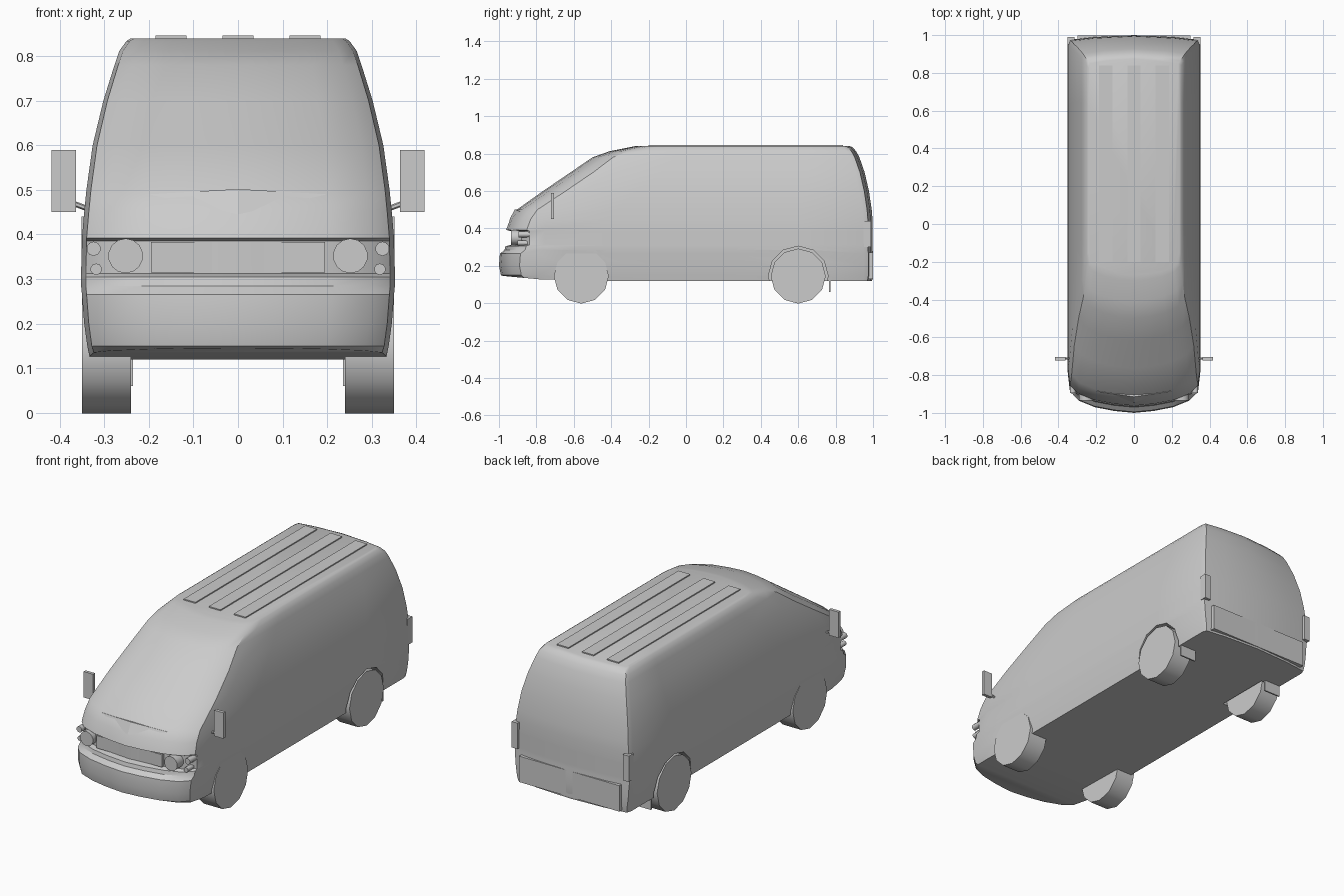
import bpy, bmesh, math
from mathutils import Vector

if "Cube" in bpy.data.objects:
    bpy.data.objects.remove(bpy.data.objects["Cube"])


def finish(name, bm, smooth=None):
    bmesh.ops.recalc_face_normals(bm, faces=bm.faces[:])
    me = bpy.data.meshes.new(name)
    bm.to_mesh(me)
    bm.free()
    ob = bpy.data.objects.new(name, me)
    bpy.context.collection.objects.link(ob)
    if smooth:
        shade(ob, smooth)
    return ob


def activate(ob):
    bpy.ops.object.select_all(action='DESELECT')
    ob.select_set(True)
    bpy.context.view_layer.objects.active = ob


def shade(ob, angle):
    activate(ob)
    bpy.ops.object.shade_smooth_by_angle(angle=math.radians(angle))


def box(name, lo, hi):
    bm = bmesh.new()
    bmesh.ops.create_cube(bm, size=1)
    for v in bm.verts:
        v.co = [lo[i] + (v.co[i] + 0.5) * (hi[i] - lo[i]) for i in range(3)]
    return finish(name, bm)


def rod(name, a, b, r, sides, smooth=40):
    a, b = Vector(a), Vector(b)
    bm = bmesh.new()
    bmesh.ops.create_cone(bm, cap_ends=True, segments=sides, radius1=r, radius2=r, depth=(b - a).length)
    q = (b - a).to_track_quat('Z', 'Y')
    for v in bm.verts:
        v.co = q @ v.co + (a + b) / 2
    return finish(name, bm, smooth)


# Body: horizontal slices (height, half width, front y, rear y, corner depth)
levels = [
    (0.12, 0.333, -0.975, 0.995, 1.0),
    (0.15, 0.338, -0.99, 1.0, 1.0),
    (0.20, 0.345, -1.0, 1.0, 1.0),
    (0.265, 0.35, -0.995, 1.0, 1.0),
    (0.285, 0.352, -0.97, 0.998, 1.0),
    (0.305, 0.352, -0.965, 0.998, 1.0),
    (0.312, 0.352, -0.935, 0.998, 0.9),
    (0.385, 0.35, -0.935, 0.998, 0.9),
    (0.392, 0.35, -0.962, 0.998, 1.0),
    (0.45, 0.345, -0.94, 0.997, 1.0),
    (0.50, 0.34, -0.905, 0.993, 1.0),
    (0.60, 0.326, -0.764, 0.978, 1.1),
    (0.70, 0.302, -0.617, 0.955, 1.1),
    (0.78, 0.277, -0.5, 0.927, 1.0),
    (0.812, 0.266, -0.41, 0.91, 0.9),
    (0.834, 0.25, -0.3, 0.89, 0.7),
    (0.84, 0.24, -0.27, 0.875, 0.6),
]
nose = [(0, 0), (0.3, 0.01), (0.6, 0.03), (0.85, 0.065), (0.97, 0.11), (1, 0.2)]
tail = [(1, 0.05), (0.975, 0.025), (0.6, 0.01), (0, 0)]

bm = bmesh.new()
rings = []
for k, (z, w, yf, yr, c) in enumerate(levels):
    half = [(w * f, yf + d * c) for f, d in nose]
    ya, yb = half[-1][1], yr - 0.05
    half += [(w, ya + (yb - ya) * t) for t in (0.2, 0.4, 0.6, 0.8)]
    half += [(w * f, yr - d) for f, d in tail]
    ring = half + [(-x, y) for x, y in half[-2:0:-1]]
    lift = 0.025 if k == 0 else 0
    rings.append([bm.verts.new((x, y, z + lift * max(0, min(1, (-0.7 - y) / 0.27)))) for x, y in ring])
for a, b in zip(rings, rings[1:]):
    n = len(a)
    for i in range(n):
        bm.faces.new((a[i], a[(i + 1) % n], b[(i + 1) % n], b[i]))
bm.faces.new(rings[-1])
# Floor in cross strips
n = len(rings[0])
for i in range(n // 2):
    quad = [rings[0][j % n] for j in (i, i + 1, n - i - 1, n - i)]
    quad = list(dict.fromkeys(quad))
    bm.faces.new(quad)
body = finish("van_body", bm)

# Wheels, arches, mud flaps, mirrors and lamps on both sides
AXLES = {"front": -0.56, "rear": 0.60}
for s, side in ((1, "right"), (-1, "left")):
    for label, y in AXLES.items():
        cutter = rod("arch_cutter", (s * 0.225, y, 0.145), (s * 0.5, y, 0.145), 0.16, 12, None)
        mod = body.modifiers.new("arch", 'BOOLEAN')
        mod.operation = 'DIFFERENCE'
        mod.object = cutter
        activate(body)
        bpy.ops.object.modifier_apply(modifier=mod.name)
        bpy.data.objects.remove(cutter)
        rod(f"{label}_wheel_{side}", (s * 0.24, y, 0.145), (s * 0.35, y, 0.145), 0.147, 12)
    x = sorted((s * 0.235, s * 0.33))
    box(f"mud_flap_{side}", (x[0], 0.764, 0.06), (x[1], 0.772, 0.15))
    x = sorted((s * 0.363, s * 0.418))
    box(f"mirror_{side}", (x[0], -0.722, 0.45), (x[1], -0.705, 0.59))
    rod(f"mirror_arm_{side}", (s * 0.33, -0.71, 0.455), (s * 0.41, -0.715, 0.485), 0.006, 6)
    rod(f"headlamp_{side}", (s * 0.252, -0.935, 0.352), (s * 0.252, -0.86, 0.352), 0.039, 14)
    rod(f"indicator_lamp_{side}", (s * 0.324, -0.895, 0.368), (s * 0.324, -0.81, 0.368), 0.016, 10)
    rod(f"side_lamp_{side}", (s * 0.318, -0.9, 0.322), (s * 0.318, -0.81, 0.322), 0.013, 10)
    x = sorted((s * 0.315, s * 0.351))
    box(f"tail_lamp_{side}", (x[0], 0.95, 0.3), (x[1], 0.99, 0.44))

shade(body, 32)

# Grille panel, bonnet lip and rear bumper
box("grille", (-0.195, -0.93, 0.315), (0.195, -0.88, 0.383))
bm = bmesh.new()
lip = [(-0.2, -0.885, 0.49), (0, -0.915, 0.502), (0.2, -0.885, 0.49), (0, -0.945, 0.445)]
vs = [bm.verts.new(p) for p in lip]
back = bm.verts.new((0, -0.86, 0.495))
for f in ((0, 1, 3), (1, 2, 3), (0, 1, back), (1, 2, back)):
    bm.faces.new([vs[i] if isinstance(i, int) else i for i in f])
finish("bonnet_lip", bm)
box("rear_bumper", (-0.3, 0.95, 0.13), (0.3, 0.999, 0.27))

# Raised roof ribs
for i, x in enumerate((-0.15, 0, 0.15)):
    box(f"roof_rib_{i + 1}", (x - 0.035, -0.2, 0.836), (x + 0.035, 0.84, 0.846))
